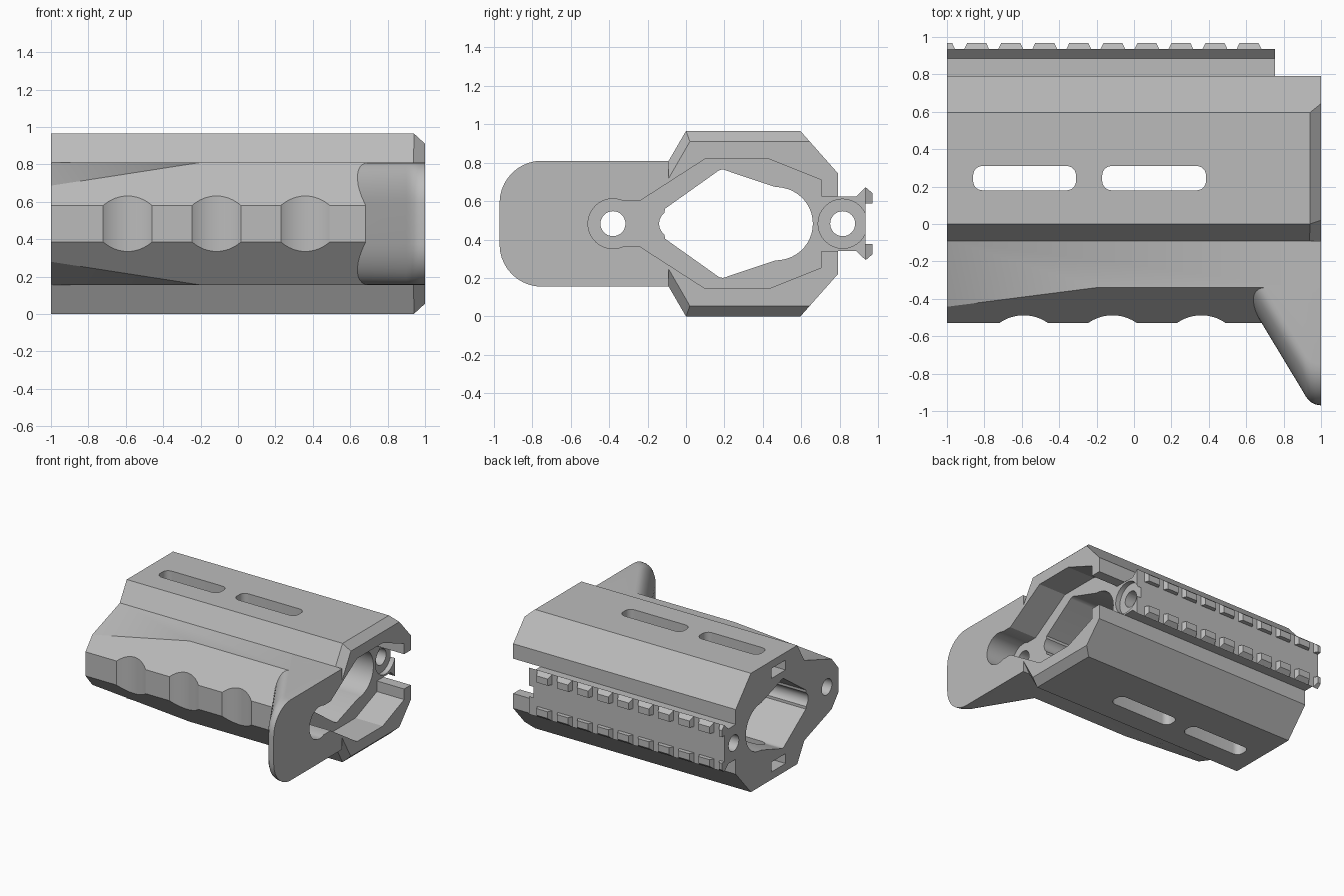
import bpy, bmesh, math
from mathutils import Vector

MID = 0.4825   # height of the mirror plane
RAIL_END = 0.755

old = bpy.data.objects.get("Cube")
if old:
    bpy.data.objects.remove(old)

grey = bpy.data.materials.new("matte grey")
grey.use_nodes = True
COLOUR = (0.5, 0.5, 0.5, 1)
grey.diffuse_color = COLOUR
grey.node_tree.nodes["Principled BSDF"].inputs["Base Color"].default_value = COLOUR


def mirrored(half):
    """Close a (y, z) half profile with its reflection about the mid height."""
    return half + [(y, 2 * MID - z) for y, z in reversed(half)]


def arc(cx, cy, r, a0, a1, n=8):
    angles = [math.radians(a0 + (a1 - a0) * i / n) for i in range(n + 1)]
    return [(cx + r * math.cos(a), cy + r * math.sin(a)) for a in angles]


def circle(cx, cy, r, n=32):
    return arc(cx, cy, r, 0, 360, n)[:-1]


def loft(bm, rings):
    """Skin closed rings of equal length and cap both ends."""
    loops = [[bm.verts.new(p) for p in ring] for ring in rings]
    for a, b in zip(loops, loops[1:]):
        for i in range(len(a)):
            j = (i + 1) % len(a)
            bm.faces.new((a[i], a[j], b[j], b[i]))
    bm.faces.new(loops[0])
    bm.faces.new(loops[-1])


def finish(name, bm):
    bmesh.ops.recalc_face_normals(bm, faces=bm.faces[:])
    mesh = bpy.data.meshes.new(name)
    bm.to_mesh(mesh)
    bm.free()
    mesh.materials.append(grey)
    ob = bpy.data.objects.new(name, mesh)
    bpy.context.collection.objects.link(ob)
    return ob


def slice_off(bm, co, no):
    """Remove everything beyond a plane and cap the cut."""
    geom = bm.verts[:] + bm.edges[:] + bm.faces[:]
    cut = bmesh.ops.bisect_plane(bm, geom=geom, plane_co=co, plane_no=no, clear_outer=True)
    edges = [e for e in cut["geom_cut"] if isinstance(e, bmesh.types.BMEdge)]
    bmesh.ops.edgeloop_fill(bm, edges=edges)


def prism_x(bm, pts, x0, x1):
    loft(bm, [[(x, y, z) for y, z in pts] for x in (x0, x1)])


def prism_z(bm, pts):
    loft(bm, [[(x, y, z) for x, y in pts] for z in (-0.2, 1.2)])


def cutter(name, build, *args):
    bm = bmesh.new()
    build(bm, *args)
    ob = finish(name, bm)
    ob.hide_render = True
    return ob


def carve(ob, cutters):
    for c in cutters:
        mod = ob.modifiers.new(c.name, "BOOLEAN")
        mod.operation, mod.solver, mod.object = "DIFFERENCE", "EXACT", c
    bpy.context.view_layer.update()
    graph = bpy.context.evaluated_depsgraph_get()
    mesh = bpy.data.meshes.new_from_object(ob.evaluated_get(graph))
    ob.modifiers.clear()
    ob.data = mesh


# Shell: faceted tube with a chamfered open end
bm = bmesh.new()
prism_x(bm, mirrored([(-0.09, 0.81), (0, 0.965), (0.595, 0.965), (0.79, 0.745)]), -1, 1)
for s in (1, -1):
    corner = Vector((0.94, 0, MID + s * MID))
    slice_off(bm, corner, Vector((0.055, 0, s * 0.06)))
    slice_off(bm, corner, Vector((0.045, -0.052, s * 0.03)))
shell = finish("shell", bm)

# Grip: wedge nose, with the far shoulders planed down
bm = bmesh.new()
prism_x(bm, mirrored([(-0.09, 0.81), (-0.34, 0.81), (-0.53, 0.58)]), -1, 0.9)
for s in (1, -1):
    slice_off(bm, Vector((-0.2, -0.34, MID + s * (0.81 - MID))),
              Vector((-0.0312, -0.0975, s * 0.282)))
grip = finish("grip", bm)

# Hand stop: rounded fin swept forward to the open end
bm = bmesh.new()
rings = []
for x, front in ((0.55, -0.31), (0.9, -0.89), (0.92, -0.925), (0.945, -0.952), (0.97, -0.965), (1, -0.97)):
    half = [(-0.09, 0.81)] + arc(front + 0.22, 0.59, 0.22, 90, 180, 10)
    rings.append([(x, y, z) for y, z in mirrored(half)])
loft(bm, rings)
hand_stop = finish("hand_stop", bm)

# Accessory rail: dovetail bar
bm = bmesh.new()
prism_x(bm, mirrored([(0.785, 0.624), (0.885, 0.624), (0.935, 0.672)]), -1, RAIL_END)
rail = finish("rail", bm)

# Rail teeth: two rows of tapered blocks
bm = bmesh.new()
for i in range(10):
    x = 0.615 - 0.182 * i
    for s in (1, -1):
        def tooth_ring(y, half, z_in, z_out):
            a, b = max(x - half, -1), x + half
            lo, hi = MID + s * z_in, MID + s * z_out
            return [(a, y, lo), (b, y, lo), (b, y, hi), (a, y, hi)]
        loft(bm, [tooth_ring(0.934, 0.067, 0.106, 0.19), tooth_ring(0.969, 0.05, 0.106, 0.16)])
finish("rail_teeth", bm)

# Cutters
bore_half = (arc(0.47, MID, 0.19, 0, 80, 10) + [(0.46, 0.675), (0.23, 0.752)]
             + arc(0.19, 0.724, 0.04, 72, 126, 4) + [(-0.11, 0.56)]
             + arc(-0.07, MID, 0.07, 126, 174, 5))
bore = cutter("bore_cutter", prism_x, mirrored(bore_half), -1.1, 1.1)

pocket_half = (arc(-0.38, MID, 0.13, 180, 66, 12) + [(-0.24, 0.601), (0.1, 0.82), (0.43, 0.82),
               (0.705, 0.71), (0.705, 0.624), (0.9, 0.624)])
pocket = cutter("pocket_cutter", prism_x, mirrored(pocket_half), RAIL_END, 1.1)

front_hole = cutter("front_hole_cutter", prism_x, circle(-0.38, MID, 0.065), -1.1, 1.1)
rear_hole = cutter("rear_hole_cutter", prism_x, circle(0.815, MID, 0.065), -1.1, 1.1)
rear_sink = cutter("rear_sink_cutter", prism_x, circle(0.815, MID, 0.128), 0.715, 1.1)

slots = []
for x0, x1 in ((-0.86, -0.31), (-0.17, 0.385)):
    r, lo, hi = 0.05, 0.18, 0.31
    pts = []
    for cx, cy, a in ((x1 - r, hi - r, 0), (x0 + r, hi - r, 90), (x0 + r, lo + r, 180), (x1 - r, lo + r, 270)):
        pts += arc(cx, cy, r, a, a + 90, 6)
    slots.append(cutter("slot_cutter", prism_z, pts))

notches = []
for s in (1, -1):
    lo, hi = MID + s * 0.34, MID + s * 0.42
    notches.append(cutter("notch_cutter", prism_x, [(0.15, lo), (0.33, lo), (0.33, hi), (0.15, hi)], -1.1, -0.9))

grooves = [cutter("groove_cutter", prism_z, circle(x, -0.713, 0.225, 64)) for x in (-0.59, -0.115, 0.36)]

carve(shell, [bore, pocket, rear_hole, rear_sink] + slots + notches)
carve(grip, [bore, pocket, front_hole] + grooves)
carve(hand_stop, [bore, pocket, front_hole])
carve(rail, [rear_hole, rear_sink])
for c in [bore, pocket, front_hole, rear_hole, rear_sink] + slots + notches + grooves:
    bpy.data.objects.remove(c)

# Smooth the rounded surfaces, keep the facets crisp
bpy.ops.object.select_all(action="DESELECT")
for ob in (shell, grip, hand_stop, rail):
    ob.select_set(True)
    bpy.context.view_layer.objects.active = ob
bpy.ops.object.shade_smooth_by_angle(angle=math.radians(20))
